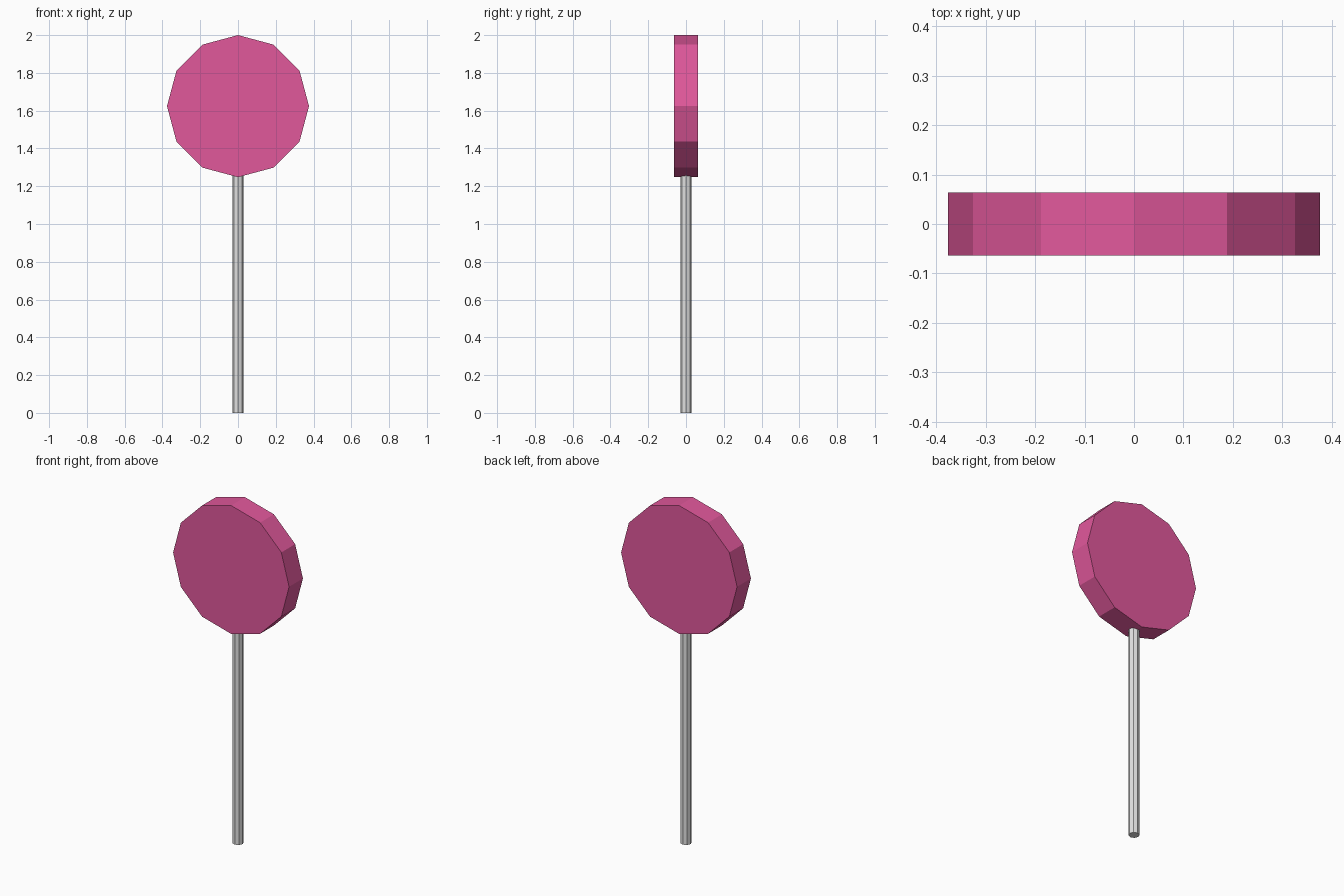
import bpy
from math import pi

cube = bpy.data.objects.get("Cube")
if cube:
    bpy.data.objects.remove(cube, do_unlink=True)


def make_material(name, color):
    mat = bpy.data.materials.new(name)
    mat.use_nodes = True
    mat.diffuse_color = color
    bsdf = next(n for n in mat.node_tree.nodes if n.type == 'BSDF_PRINCIPLED')
    bsdf.inputs["Base Color"].default_value = color
    return mat


def make_prism(name, sides, radius, depth, center, mat, tilt=0.0):
    """Flat-shaded prism; a tilt about x lays its axis along y."""
    bpy.ops.mesh.primitive_cylinder_add(
        vertices=sides, radius=radius, depth=depth,
        location=center, rotation=(tilt, 0, 0))
    obj = bpy.context.object
    obj.name = obj.data.name = name
    obj.data.materials.append(mat)
    bpy.ops.object.transform_apply(location=True, rotation=True, scale=True)
    return obj


pink = make_material("candy_pink", (0.75, 0.098, 0.33, 1))
white = make_material("stick_white", (0.75, 0.75, 0.75, 1))

# Twelve-sided candy disc standing upright, a corner at the top
disc_radius = 0.376
make_prism("candy_disc", 12, disc_radius, 0.128,
           (0, 0, 2 - disc_radius), pink, tilt=pi / 2)

# Eight-sided stick, its top just inside the disc
stick_top = 1.26
make_prism("stick", 8, 0.03, stick_top, (0, 0, stick_top / 2), white)
